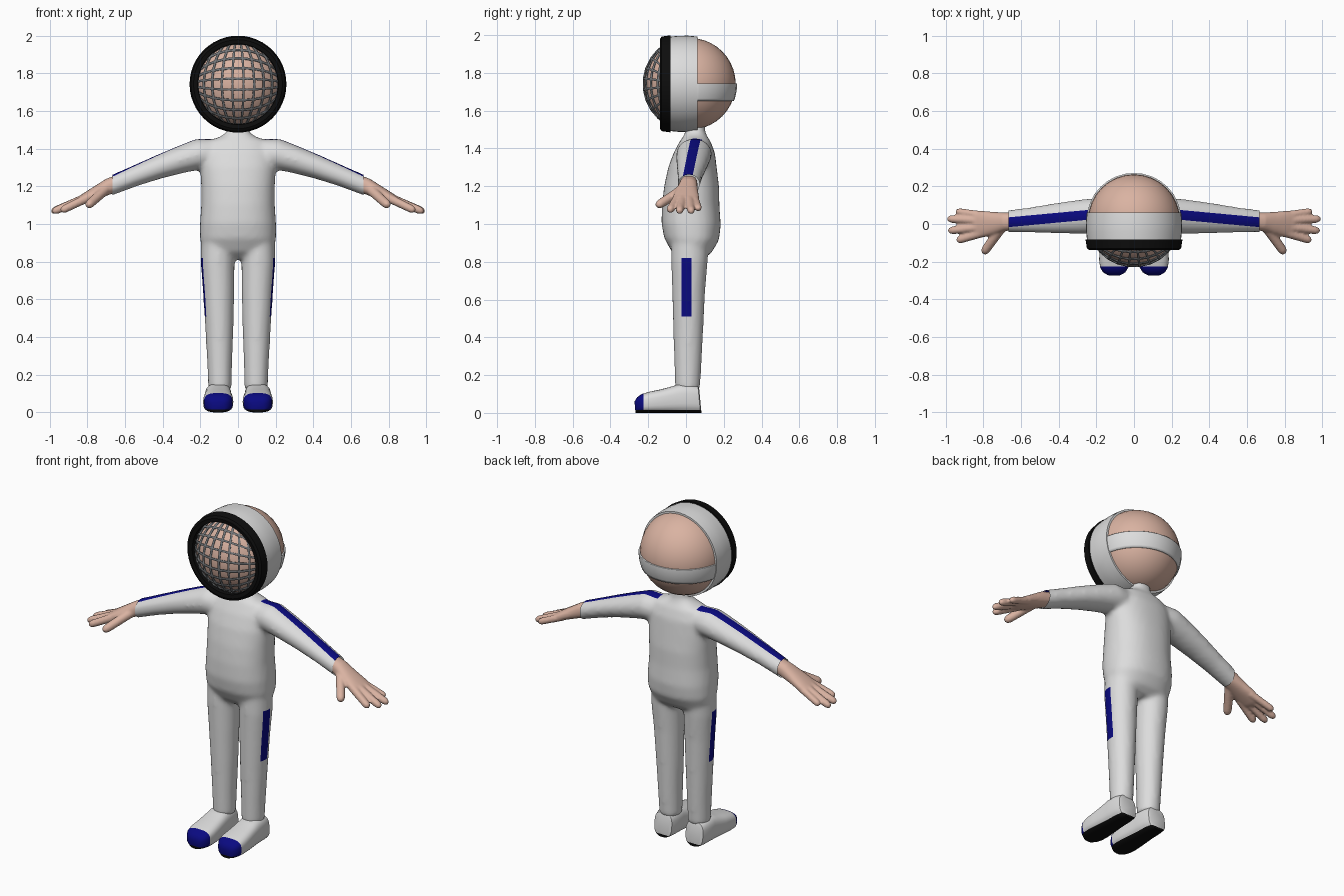
import bpy, bmesh, math
from mathutils import Vector

if "Cube" in bpy.data.objects:
    bpy.data.objects.remove(bpy.data.objects["Cube"])


def material(name, *rgb):
    m = bpy.data.materials.new(name)
    m.diffuse_color = (*rgb, 1)
    m.use_nodes = True
    m.node_tree.nodes["Principled BSDF"].inputs["Base Color"].default_value = m.diffuse_color
    return m


WHITE = material("suit_white", 0.72, 0.72, 0.72)
SKIN = material("skin", 0.70, 0.45, 0.36)
BLUE = material("stripe_blue", 0.003, 0.003, 0.22)
BLACK = material("rubber_black", 0.004, 0.004, 0.004)
GREY = material("mesh_grey", 0.17, 0.18, 0.19)
HEAD = Vector((0, 0.02, 1.742))


def finish(bm, name, mats, angle=40):
    bmesh.ops.recalc_face_normals(bm, faces=bm.faces)
    me = bpy.data.meshes.new(name)
    bm.to_mesh(me)
    bm.free()
    ob = bpy.data.objects.new(name, me)
    bpy.context.collection.objects.link(ob)
    for m in mats:
        me.materials.append(m)
    bpy.ops.object.select_all(action='DESELECT')
    ob.select_set(True)
    bpy.context.view_layer.objects.active = ob
    bpy.ops.object.shade_smooth_by_angle(angle=math.radians(angle))
    return ob


def loft(bm, stations, ref=(0, 0, 1), n=24, power=2):
    """Closed body through stations (x, y, z, side radius, other radius)."""
    d = (Vector(stations[-1][:3]) - Vector(stations[0][:3])).normalized()
    u = d.cross(Vector(ref)).normalized()
    v = u.cross(d)
    rings = []
    for x, y, z, ru, rv in stations:
        ring = []
        for i in range(n):
            c, s = math.cos(2 * math.pi * i / n), math.sin(2 * math.pi * i / n)
            c = math.copysign(abs(c) ** (2 / power), c)
            s = math.copysign(abs(s) ** (2 / power), s)
            ring.append(bm.verts.new(Vector((x, y, z)) + u * ru * c + v * rv * s))
        rings.append(ring)
    for a, b in zip(rings, rings[1:]):
        for i in range(n):
            bm.faces.new((a[i], a[(i + 1) % n], b[(i + 1) % n], b[i]))
    bm.faces.new(rings[0])
    bm.faces.new(rings[-1])


def fuse(bm, name, voxel, smooth):
    """Merge overlapping bodies into one smooth skin and return its bmesh."""
    ob = finish(bm, name + "_parts", [])
    r = ob.modifiers.new("remesh", 'REMESH')
    r.mode, r.voxel_size = 'VOXEL', voxel
    s = ob.modifiers.new("smooth", 'SMOOTH')
    s.factor, s.iterations = 0.5, smooth
    dg = bpy.context.evaluated_depsgraph_get()
    out = bmesh.new()
    out.from_mesh(ob.evaluated_get(dg).to_mesh())
    bpy.data.objects.remove(ob)
    return out


def cut(bm, co, no, keep=None, clear_out=False, clear_in=False):
    faces = [f for f in bm.faces if keep is None or keep(f)]
    geom = {e for f in faces for e in f.edges} | {v for f in faces for v in f.verts}
    bmesh.ops.bisect_plane(bm, geom=list(geom) + faces, dist=1e-5, plane_co=co, plane_no=no,
                           clear_outer=clear_out, clear_inner=clear_in)


# Suit: torso with neck, legs and sleeves
bm = bmesh.new()
loft(bm, [(0, 0.03, 0.815, 0.13, 0.06), (0, 0.03, 0.85, 0.185, 0.105), (0, 0.03, 0.92, 0.202, 0.145),
          (0, 0.027, 1.0, 0.202, 0.157), (0, 0.025, 1.1, 0.195, 0.152), (0, 0.03, 1.2, 0.195, 0.145),
          (0, 0.035, 1.3, 0.2, 0.128), (0, 0.045, 1.38, 0.195, 0.108), (0, 0.05, 1.44, 0.16, 0.08),
          (0, 0.05, 1.465, 0.09, 0.062), (0, 0.05, 1.49, 0.058, 0.052), (0, 0.05, 1.54, 0.055, 0.05)],
     ref=(0, 1, 0), n=40, power=2.3)
for s in (1, -1):
    loft(bm, [(s * 0.096, 0.008, 0.12, 0.062, 0.066), (s * 0.097, 0.01, 0.25, 0.066, 0.072),
              (s * 0.099, 0.012, 0.45, 0.075, 0.08), (s * 0.103, 0.014, 0.65, 0.084, 0.088),
              (s * 0.108, 0.018, 0.8, 0.09, 0.097), (s * 0.108, 0.022, 0.92, 0.088, 0.1)], ref=(0, 1, 0))
    loft(bm, [(s * 0.06, 0.05, 1.375, 0.07, 0.08), (s * 0.2, 0.043, 1.372, 0.095, 0.083),
              (s * 0.3, 0.037, 1.343, 0.09, 0.073), (s * 0.42, 0.03, 1.303, 0.08, 0.063),
              (s * 0.55, 0.021, 1.254, 0.067, 0.055), (s * 0.72, 0.012, 1.185, 0.055, 0.05)])
bm = fuse(bm, "suit", 0.013, 8)


def outer_leg(f):
    c = f.calc_center_median()
    return abs(c.x) > 0.13 and 0.45 < c.z < 0.88


def arm_top(f):
    c = f.calc_center_median()
    return abs(c.x) > 0.1 and c.z > 1.15 and f.normal.z > 0.15


cut(bm, (0.665, 0, 0), (1, 0, 0), clear_out=True)
cut(bm, (-0.665, 0, 0), (-1, 0, 0), clear_out=True)
for y in (-0.025, 0.03):
    cut(bm, (0, y, 0), (0, 1, 0), outer_leg)
for z in (0.51, 0.82):
    cut(bm, (0, 0, z), (0, 0, 1), outer_leg)
SLOPE = 0.093
for s in (1, -1):
    side = lambda f: arm_top(f) and f.calc_center_median().x * s > 0
    cut(bm, (s * 0.13, 0, 0), (1, 0, 0), side)
    for off in (-0.026, 0.026):
        cut(bm, (s * 0.25, 0.048 + off, 0), (s * SLOPE, 1, 0), side)
bm.normal_update()
for f in bm.faces:
    c = f.calc_center_median()
    leg = outer_leg(f) and -0.025 < c.y < 0.03 and 0.51 < c.z < 0.82
    arm = arm_top(f) and abs(c.x) > 0.13 and abs(c.y - 0.048 + SLOPE * (abs(c.x) - 0.25)) < 0.026
    f.material_index = int(leg or arm)
finish(bm, "suit", [WHITE, BLUE], 60)

# Hands: palm, four fingers and thumb
FINGERS = [((0.80, 0.045, 1.138), (0.945, 0.068, 1.078), 0.019),
           ((0.81, 0.018, 1.138), (0.99, 0.028, 1.064), 0.021),
           ((0.81, -0.016, 1.138), (0.985, -0.036, 1.064), 0.021),
           ((0.80, -0.045, 1.138), (0.94, -0.088, 1.07), 0.021),
           ((0.70, -0.015, 1.185), (0.80, -0.155, 1.095), 0.024)]
for s, name in ((1, "left_hand"), (-1, "right_hand")):
    bm = bmesh.new()
    loft(bm, [(s * 0.63, 0.015, 1.222, 0.045, 0.04), (s * 0.68, 0.012, 1.202, 0.049, 0.043),
              (s * 0.74, 0.004, 1.172, 0.06, 0.036), (s * 0.80, 0, 1.142, 0.07, 0.029),
              (s * 0.84, 0, 1.122, 0.068, 0.024), (s * 0.865, 0, 1.11, 0.055, 0.015)], power=2.3)
    for a, b, r in FINGERS:
        a, b = Vector(a), Vector(b)
        pts = []
        for t, k in ((0, 1.15), (0.5, 1.05), (0.86, 1), (0.95, 0.8), (1, 0.4)):
            p = a.lerp(b, t)
            pts.append((s * p.x, p.y, p.z, r * k, r * k))
        loft(bm, pts, n=14)
    finish(fuse(bm, name, 0.007, 3), name, [SKIN], 80)

# Shoes: white upper, blue toe cap, black sole
for s, name in ((1, "left_shoe"), (-1, "right_shoe")):
    bm = bmesh.new()
    profile = [(0.076, 0.045, 0.125), (0.07, 0.058, 0.142), (0.03, 0.068, 0.152), (-0.03, 0.07, 0.152),
               (-0.07, 0.072, 0.14), (-0.13, 0.077, 0.124), (-0.19, 0.08, 0.112), (-0.23, 0.075, 0.1),
               (-0.255, 0.06, 0.083), (-0.27, 0.035, 0.06)]
    loft(bm, [(s * 0.105, y, h / 2, w, h / 2) for y, w, h in profile], n=32, power=3)
    cut(bm, (0, 0, 0.016), (0, 0, 1))
    cut(bm, (0, -0.225, 0), (0, 1, 0))
    for f in bm.faces:
        c = f.calc_center_median()
        f.material_index = 2 if c.z < 0.016 else 1 if c.y < -0.225 else 0
    finish(bm, name, [WHITE, BLUE, BLACK], 50)


def sphere(radius):
    b = bmesh.new()
    bmesh.ops.create_uvsphere(b, u_segments=32, v_segments=20, radius=radius)
    bmesh.ops.translate(b, verts=b.verts, vec=HEAD)
    return b


# Head
finish(sphere(0.243), "head", [SKIN], 60)

# Helmet band around the back of the head
bm = sphere(0.251)
cut(bm, (0, 0, 1.745), (0, 0, 1), clear_out=True)
cut(bm, (0, 0, 1.65), (0, 0, 1), clear_in=True)
cut(bm, (0, 0.05, 0), (0, 1, 0), clear_in=True)
band = finish(bm, "helmet_band", [WHITE])
mod = band.modifiers.new("thickness", 'SOLIDIFY')
mod.thickness = 0.012


def lathe(name, profile, mat, n=48):
    """Turn a closed (y, radius) profile around the front-back axis of the head."""
    b = bmesh.new()
    rings = []
    for i in range(n):
        a = 2 * math.pi * i / n
        rings.append([b.verts.new((r * math.cos(a), y, HEAD.z + r * math.sin(a))) for y, r in profile])
    k = len(profile)
    for i in range(n):
        p, q = rings[i], rings[(i + 1) % n]
        for j in range(k):
            b.faces.new((p[j], p[(j + 1) % k], q[(j + 1) % k], q[j]))
    return finish(b, name, [mat], 35)


# Helmet hoop and the black rim at its front
lathe("helmet_hoop", [(-0.09, 0.249), (-0.04, 0.254), (0.01, 0.255), (0.062, 0.25),
                      (0.062, 0.23), (-0.09, 0.21)], WHITE)
lathe("helmet_rim", [(-0.135, 0.214), (-0.138, 0.236), (-0.13, 0.25), (-0.083, 0.257),
                     (-0.08, 0.24), (-0.08, 0.21)], BLACK)

# Face grille: curved grid of square openings
bm = bmesh.new()
N, STEP, R = 11, 0.235, 0.252
grid = []
for i in range(N + 1):
    row = []
    for j in range(N + 1):
        a, b = (i - N / 2) * STEP, (j - N / 2) * STEP
        row.append(bm.verts.new(HEAD + Vector((math.tan(a), -1, math.tan(b))).normalized() * R))
    grid.append(row)
for i in range(N):
    for j in range(N):
        bm.faces.new((grid[i][j], grid[i + 1][j], grid[i + 1][j + 1], grid[i][j + 1]))
cut(bm, (0, -0.1, 0), (0, 1, 0), clear_out=True)
holes = [f for f in bm.faces if f.calc_area() > 0.0006]
bmesh.ops.inset_individual(bm, faces=holes, thickness=0.0085)
bmesh.ops.delete(bm, geom=holes, context='FACES')
grille = finish(bm, "face_grille", [GREY])
mod = grille.modifiers.new("thickness", 'SOLIDIFY')
mod.thickness = 0.008
mod.offset = -1
